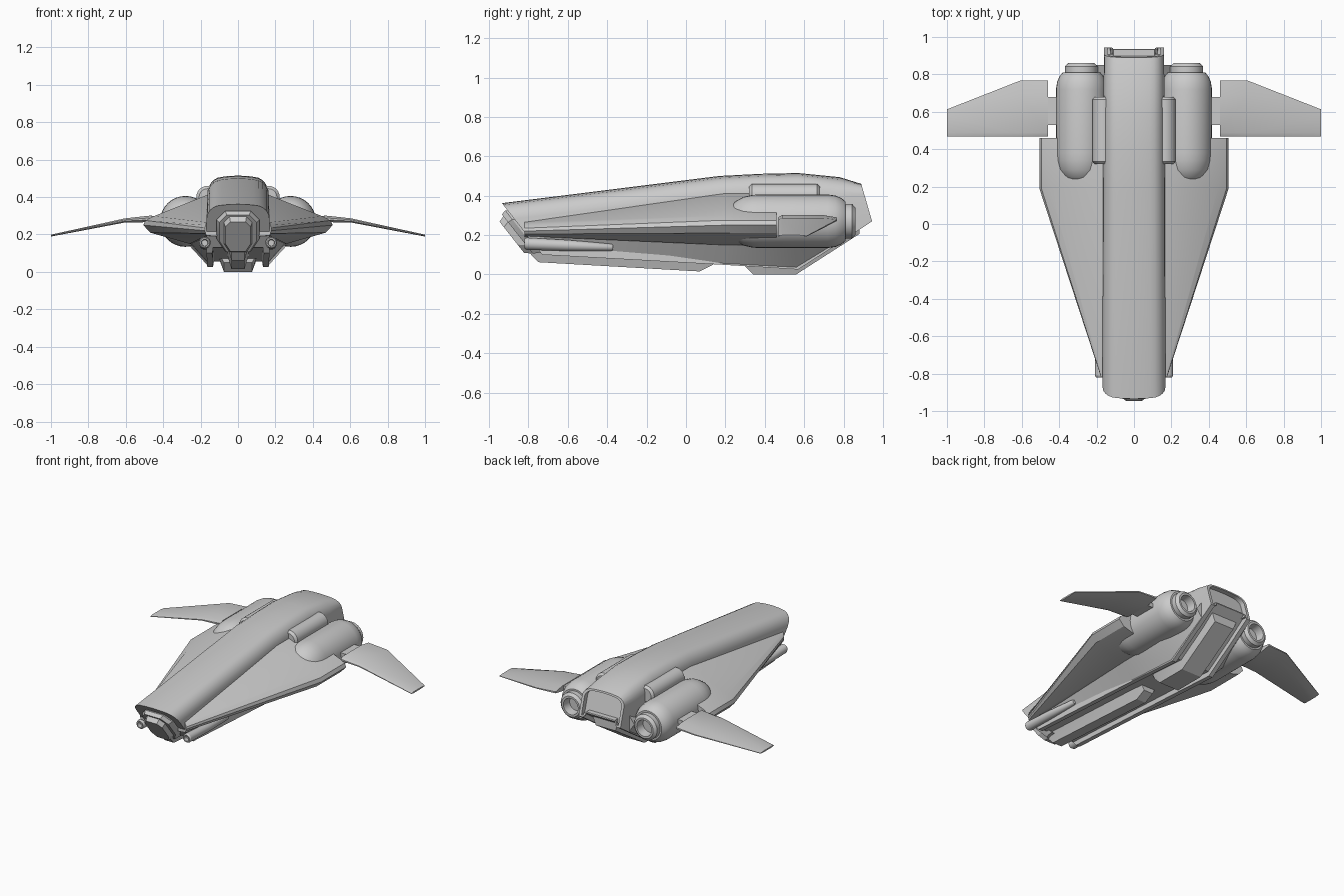
import bpy, bmesh, math
from mathutils import Vector

if "Cube" in bpy.data.objects:
    bpy.data.objects.remove(bpy.data.objects["Cube"])


def loft(name, rings, mirror=False, angle=30):
    """Skin a row of closed rings, cap both ends, optionally mirror over x."""
    bm = bmesh.new()
    rows = [[bm.verts.new(p) for p in r] for r in rings]
    n = len(rows[0])
    for a, b in zip(rows, rows[1:]):
        for i in range(n):
            j = (i + 1) % n
            bm.faces.new((a[i], a[j], b[j], b[i]))
    bm.faces.new(rows[0][::-1])
    bm.faces.new(rows[-1])
    if mirror:
        geo = bmesh.ops.duplicate(bm, geom=bm.verts[:] + bm.edges[:] + bm.faces[:])["geom"]
        for v in geo:
            if isinstance(v, bmesh.types.BMVert):
                v.co.x *= -1
    bmesh.ops.recalc_face_normals(bm, faces=bm.faces[:])
    me = bpy.data.meshes.new(name)
    bm.to_mesh(me)
    bm.free()
    ob = bpy.data.objects.new(name, me)
    bpy.context.collection.objects.link(ob)
    bpy.ops.object.select_all(action='DESELECT')
    ob.select_set(True)
    bpy.context.view_layer.objects.active = ob
    bpy.ops.object.shade_smooth_by_angle(angle=math.radians(angle))
    return ob


def turned(name, profile, cx, cz, seg=32, drift=0):
    """Round part along y from (y, radius) pairs, mirrored; drift lowers the far end."""
    y0, y1 = profile[0][0], profile[-1][0]
    rings = []
    for y, r in profile:
        z = cz - drift * (y - y0) / (y1 - y0)
        rings.append([(cx + r * math.cos(2 * math.pi * k / seg), y,
                       z + r * math.sin(2 * math.pi * k / seg)) for k in range(seg)])
    return loft(name, rings, True)


def both_sides(half):
    """Close a half outline of (x, z) running from top centre to bottom centre."""
    return half + [(-x, z) for x, z in reversed(half) if x > 1e-5]


# Fuselage: rounded roof, straight sides, channelled belly, sheared ends
def hull_ring(yt, yb, zt, zb, w):
    d = min(0.1, 0.3 * (zt - zb))
    half = [(0, zt), (0.35 * w, zt - 0.03 * d)]
    for k in range(6):
        a = math.radians(90 - 18 * k)
        half.append((w * (0.52 + 0.48 * math.cos(a)), zt - d + 0.93 * d * math.sin(a)))
    half += [(w, zb), (w - 0.03, zb), (w - 0.035, zb + 0.03), (0, zb + 0.03)]
    return [Vector((x, yt + (yb - yt) * (zt - z) / (zt - zb), z)) for x, z in both_sides(half)]


rings = [hull_ring(*s) for s in [
    (-0.935, -0.73, 0.362, 0.10, 0.168), (0.17, 0.17, 0.50, 0.05, 0.166),
    (0.38, 0.38, 0.511, 0.037, 0.165), (0.57, 0.57, 0.515, 0.025, 0.164),
    (0.78, 0.78, 0.494, 0.16, 0.162), (0.89, 0.945, 0.46, 0.27, 0.16)]]
# Tail recess
mid = Vector((0, 0.9175, 0.365))
inner = [mid + (p - mid) * 0.88 for p in rings[-1]]
rings += [inner, [p + Vector((0, -0.035, 0)) for p in inner]]
loft("fuselage", rings)


# Nose plug: stepped chamfered shape standing off the slanted nose face
def plug_ring(hw, z0, z1, dy):
    c = hw * 0.4
    half = [(0, z1), (hw - c, z1), (hw, z1 - c), (hw, z0 + c * 1.5), (hw - c, z0), (0, z0)]
    return [(x, -0.935 + (0.362 - z) * 0.785 + dy, z) for x, z in both_sides(half)]


loft("nose_plug", [plug_ring(0.115, 0.11, 0.325, 0.02), plug_ring(0.115, 0.11, 0.325, -0.012),
                   plug_ring(0.10, 0.105, 0.305, -0.045), plug_ring(0.075, 0.105, 0.295, -0.045),
                   plug_ring(0.068, 0.11, 0.268, -0.086)])

# Delta side bodies
root_out = [
    [(0.10, 0.27), (0.168, 0.265), (0.174, 0.25), (0.176, 0.235), (0.176, 0.22), (0.174, 0.205),
     (0.168, 0.195), (0.10, 0.19)],
    [(0.10, 0.41), (0.168, 0.41), (0.45, 0.298), (0.495, 0.275), (0.506, 0.25), (0.47, 0.21),
     (0.26, 0.15), (0.10, 0.14)]]
loft("side_body", [[(x, y, z) for x, z in root_out[k]]
                   for y, k in [(-0.82, 0), (0.19, 1), (0.46, 1)]], True)

# Lower fairing between hull and engines
loft("lower_fairing", [[(x, y, z) for x, z in tri] for y, tri in [
    (-0.72, [(0.14, 0.2), (0.17, 0.19), (0.166, 0.11)]),
    (0.19, [(0.14, 0.2), (0.25, 0.15), (0.165, 0.055)]),
    (0.56, [(0.14, 0.2), (0.26, 0.14), (0.163, 0.035)]),
    (0.85, [(0.13, 0.36), (0.2, 0.27), (0.158, 0.21)])]], True)

# Engines with hollow nozzles
turned("engine", [(0.215, 0.04), (0.225, 0.07), (0.25, 0.1), (0.29, 0.123), (0.34, 0.134),
                  (0.38, 0.136), (0.72, 0.136), (0.76, 0.13), (0.79, 0.117), (0.81, 0.1),
                  (0.81, 0.088), (0.843, 0.088), (0.86, 0.07), (0.86, 0.056), (0.80, 0.05)],
       0.281, 0.27)

# Upper pods beside the spine
turned("upper_pod", [(0.32, 0.045), (0.335, 0.06), (0.665, 0.06), (0.68, 0.045)], 0.163, 0.40, 24)

# Forward guns with open muzzles
turned("gun", [(-0.79, 0.016), (-0.82, 0.018), (-0.82, 0.025), (-0.81, 0.031), (-0.60, 0.028),
               (-0.38, 0.018), (-0.37, 0.012)], 0.178, 0.155, 20, 0.018)


# Wings: thin tapered sections, drooping to the tip
def wing_ring(x, y1, z, t):
    a, b = 0.468 + 0.02, y1 - 0.25 * (y1 - 0.468)
    return [(x, 0.468, z + 0.3 * t), (x, a, z + t), (x, b, z + t), (x, y1, z + 0.3 * t),
            (x, y1, z - 0.3 * t), (x, b, z - t), (x, a, z - t), (x, 0.468, z - 0.3 * t)]


loft("wing", [wing_ring(0.46, 0.768, 0.284, 0.018), wing_ring(0.605, 0.768, 0.275, 0.011),
              wing_ring(1.0, 0.613, 0.194, 0.005)], True)

# Wing pylons
loft("wing_pylon", [[(x, 0.53, 0.268), (x, 0.53, 0.298), (x, 0.68, 0.298), (x, 0.68, 0.268)]
                    for x in (0.36, 0.47)], True)


# Belly keels: trapezoid sections following the underside
def keel(name, path, low, high):
    loft(name, [[(-high, y, zt), (high, y, zt), (low, y, zb), (-low, y, zb)]
                for y, zb, zt in path], angle=20)


keel("front_keel", [(-0.81, 0.125, 0.16), (-0.75, 0.062, 0.15), (0.07, 0.015, 0.1),
                    (0.14, 0.05, 0.1)], 0.035, 0.06)
keel("rear_keel", [(0.29, 0.05, 0.1), (0.34, 0.0, 0.09), (0.56, 0.0, 0.08),
                   (0.88, 0.205, 0.28)], 0.075, 0.105)
